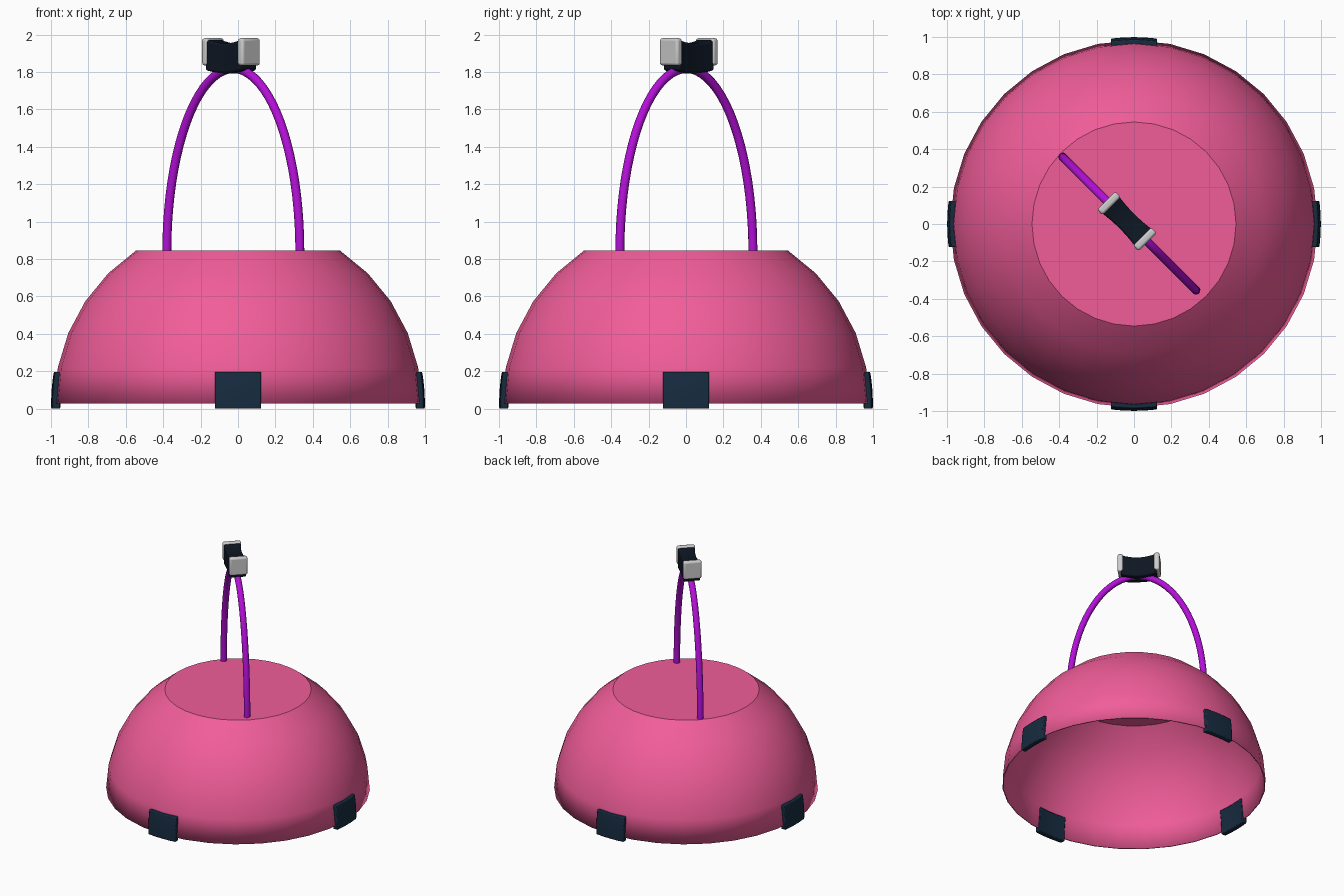
import bpy, bmesh
from math import sin, cos, pi, sqrt, radians
from mathutils import Matrix, Vector

if "Cube" in bpy.data.objects:
    bpy.data.objects.remove(bpy.data.objects["Cube"])


def material(name, rgb):
    m = bpy.data.materials.new(name)
    m.diffuse_color = (*rgb, 1)
    m.use_nodes = True
    m.node_tree.nodes["Principled BSDF"].inputs["Base Color"].default_value = m.diffuse_color
    return m


pink = material("pink", (0.88, 0.11, 0.32))
purple = material("purple", (0.45, 0.005, 0.68))
navy = material("navy", (0.008, 0.024, 0.05))
black = material("dark_grip", (0.004, 0.008, 0.016))


def finish(name, bm, mat=None, angle=30):
    bmesh.ops.recalc_face_normals(bm, faces=bm.faces)
    me = bpy.data.meshes.new(name)
    bm.to_mesh(me)
    bm.free()
    ob = bpy.data.objects.new(name, me)
    bpy.context.collection.objects.link(ob)
    if mat:
        me.materials.append(mat)
    bpy.ops.object.select_all(action='DESELECT')
    ob.select_set(True)
    bpy.context.view_layer.objects.active = ob
    bpy.ops.object.shade_smooth_by_angle(angle=radians(angle))
    return ob


def bridge(bm, rings):
    for a, b in zip(rings, rings[1:]):
        for i in range(len(a)):
            j = (i + 1) % len(a)
            bm.faces.new((a[i], a[j], b[j], b[i]))


def add_bevel(ob, width, segments=2):
    b = ob.modifiers.new("bevel", 'BEVEL')
    b.width, b.segments = width, segments
    b.limit_method = 'ANGLE'
    b.angle_limit = radians(40)


# Dome: lower half of a 32-sided sphere with a flat top and open bottom
R, CZ, N = 0.982, 0.029, 32
bm = bmesh.new()
rings = []
for k in range(6):
    lat = k * pi / 16
    rings.append([bm.verts.new((R * cos(lat) * cos(2 * pi * i / N),
                                R * cos(lat) * sin(2 * pi * i / N),
                                CZ + R * sin(lat))) for i in range(N)])
bridge(bm, rings)
bm.faces.new(rings[-1])
# shell normals must point outward before thickening inward
dome = finish("dome", bm, pink)
s = dome.modifiers.new("thickness", 'SOLIDIFY')
s.thickness, s.offset = 0.01, -1

# Pads: curved blocks clasping the rim on four sides
for q, side in enumerate(("front", "right", "back", "left")):
    bm = bmesh.new()
    nu, nv = 6, 4
    layers = []
    for rad in (0.999, 0.958):
        grid = []
        for iu in range(nu + 1):
            u = -0.124 + 0.248 * iu / nu
            col = []
            for iv in range(nv + 1):
                z = 0.197 * iv / nv
                y = -sqrt(rad ** 2 - u ** 2 - (z - CZ) ** 2)
                col.append(bm.verts.new((u, y, z)))
            grid.append(col)
        for a, b in zip(grid, grid[1:]):
            for j in range(nv):
                bm.faces.new((a[j], b[j], b[j + 1], a[j + 1]))
        # outline of the layer, walked once around
        layers.append([grid[i][0] for i in range(nu)] + grid[nu][:nv]
                      + [grid[i][nv] for i in range(nu, 0, -1)]
                      + [grid[0][j] for j in range(nv, 0, -1)])
    bridge(bm, layers)
    bm.transform(Matrix.Rotation(q * pi / 2, 4, 'Z'))
    add_bevel(finish(side + "_pad", bm, navy), 0.006)

# Handle frame: local x runs diagonally across the top
HX, HY = -0.025, 0.002
frame = Matrix.Translation((HX, HY, 0)) @ Matrix.Rotation(-pi / 4, 4, 'Z')

# Handle: round tube along half an ellipse
bm = bmesh.new()
rings = []
A, B, Z0, tube = 0.503, 0.98, 0.838, 0.024
steps, sides = 40, 14
for k in range(steps + 1):
    t = pi * k / steps
    c = Vector((A * cos(t), 0, Z0 + B * sin(t)))
    n = Vector((B * cos(t), 0, A * sin(t))).normalized()
    rings.append([bm.verts.new(c + tube * (n * cos(2 * pi * i / sides)
                               + Vector((0, sin(2 * pi * i / sides), 0))))
                  for i in range(sides)])
bridge(bm, rings)
bm.faces.new(rings[0])
bm.faces.new(rings[-1])
bm.transform(frame)
finish("handle", bm, purple, 40)

# Grip: waisted dark block around the top of the handle
GX = -0.018
bm = bmesh.new()
rings = []
for k in range(9):
    f = -1 + 2 * k / 8
    w = 0.055 + 0.010 * f * f
    top = 1.953 + 0.022 * f * f
    bot = 1.793 + 0.016 * f * f
    rings.append([bm.verts.new((GX + 0.132 * f, y, z)) for y, z in
                  ((-w, bot), (w, bot), (w, top), (-w, top))])
bridge(bm, rings)
bm.faces.new(rings[0])
bm.faces.new(rings[-1])
bm.transform(frame)
add_bevel(finish("grip", bm, black), 0.012, 3)

# Grip ends: rounded grey plates
for sgn, side in ((-1, "left"), (1, "right")):
    bm = bmesh.new()
    bmesh.ops.create_cube(bm, size=1)
    bm.transform(frame @ Matrix.Translation((GX + sgn * 0.136, 0, 1.908))
                 @ Matrix.Diagonal((0.042, 0.138, 0.146, 1)))
    add_bevel(finish(side + "_grip_end", bm), 0.014, 3)
